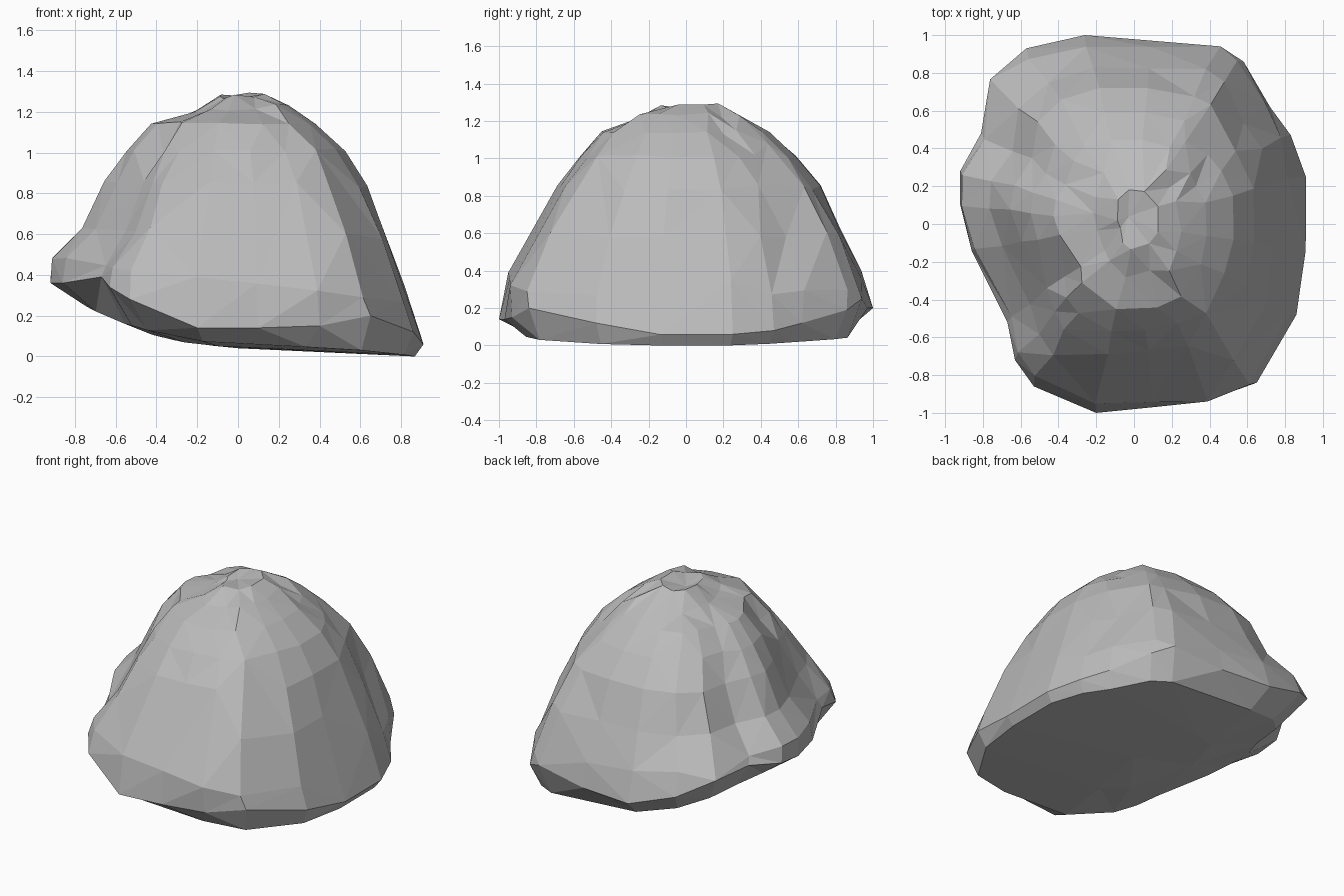
import bpy, bmesh, math, random
from mathutils import Vector

random.seed(4)

default_cube = bpy.data.objects.get("Cube")
if default_cube:
    bpy.data.objects.remove(default_cube, do_unlink=True)

# Rim of the boulder at its widest, counter-clockwise, with its height
RIM = [(.91, .25, .06), (.83, .47, .08), (.72, .62, .12), (.58, .86, .19),
       (.46, .94, .25), (.1, .97, .2), (-.26, 1, .2), (-.57, .93, .3),
       (-.76, .77, .4), (-.81, .48, .41), (-.92, .28, .38), (-.92, .1, .36),
       (-.86, -.14, .36), (-.67, -.52, .39), (-.63, -.72, .34), (-.53, -.86, .28),
       (-.2, -1, .14), (.1, -.97, .14), (.4, -.93, .15), (.65, -.84, .2),
       (.86, -.48, .12), (.91, -.14, .06)]

# Layers above the rim: height, tilt down toward +x, extents -x, +x, -y, +y,
# then how far the corners swell on the -x side and the +x side
LAYERS = [(.37, .12, .92, .83, .96, .95, -.02, .06),
          (.61, .03, .77, .73, .83, .84, -.04, .03),
          (.85, .02, .66, .65, .70, .74, -.06, -.02),
          (1.01, 0, .56, .54, .59, .61, -.08, -.05),
          (1.14, 0, .44, .39, .47, .47, -.1, -.05),
          (1.21, -.08, .22, .25, .28, .32, 0, 0),
          (1.28, -.05, .09, .13, .13, .18, 0, 0)]


def underside(x):
    """Height of the base, which climbs on the -x side."""
    return .04 - .047 * x if x > 0 else .04 + .37 * x * x


def jitter(amount):
    return Vector([random.uniform(-amount, amount) for axis in "xyz"])


def base_ring(bm, scale, flare):
    """Ring on the underside, reaching further out toward +x."""
    ring = []
    for x, y, z in RIM:
        reach = scale + flare * x
        px, py = x * reach, y * reach
        ring.append(bm.verts.new((px, py, underside(px) + .03 * py * py)))
    return ring


def layer_ring(bm, height, tilt, left, right, front, back, swell_left, swell_right):
    ring = []
    for x, y, z in RIM:
        swell = swell_right if x > 0 else swell_left
        corner = 1 + swell * abs(math.sin(2 * math.atan2(y, x)))
        px = x / .92 * (right if x > 0 else left) * corner
        py = y * (back if y > 0 else front) * corner
        spot = Vector((px, py, height - tilt * px))
        # keep the outermost points in place so the silhouette holds
        outermost = max(abs(x) / .92, abs(y)) > .96
        ring.append(bm.verts.new(spot + jitter(.005 if outermost else .013)))
    return ring


def bridge(bm, lower, upper):
    count = len(lower)
    for i in range(count):
        j = (i + 1) % count
        bm.faces.new((lower[i], lower[j], upper[j], upper[i]))


def cap(bm, ring, centre, upward):
    hub = bm.verts.new(centre)
    for a, b in zip(ring, ring[1:] + ring[:1]):
        bm.faces.new((a, b, hub) if upward else (b, a, hub))


# Boulder body: underside, rim, tilted layers, dimpled summit
bm = bmesh.new()
rings = [base_ring(bm, .45, 0), base_ring(bm, .88, .08)]
rings.append([bm.verts.new(point) for point in RIM])
rings += [layer_ring(bm, *layer) for layer in LAYERS]
for lower, upper in zip(rings, rings[1:]):
    bridge(bm, lower, upper)
cap(bm, rings[0], (0, 0, .04), False)
cap(bm, rings[-1], (-.03, .04, 1.26), True)

# Merge crowded points toward the top into larger facets
bmesh.ops.remove_doubles(bm, verts=bm.verts[:], dist=.045)
bmesh.ops.triangulate(bm, faces=bm.faces[:])
bmesh.ops.recalc_face_normals(bm, faces=bm.faces[:])

mesh = bpy.data.meshes.new("boulder")
bm.to_mesh(mesh)
bm.free()
boulder = bpy.data.objects.new("boulder", mesh)
bpy.context.collection.objects.link(boulder)

# Irregular chunky facets
chunky = boulder.modifiers.new("chunky_facets", 'DECIMATE')
chunky.ratio = .8
chunky.use_collapse_triangulate = True

# Stone colour
stone = bpy.data.materials.new("grey_stone")
stone.use_nodes = True
grey = (.5, .5, .5, 1)
stone.diffuse_color = grey
stone.node_tree.nodes["Principled BSDF"].inputs["Base Color"].default_value = grey
mesh.materials.append(stone)
